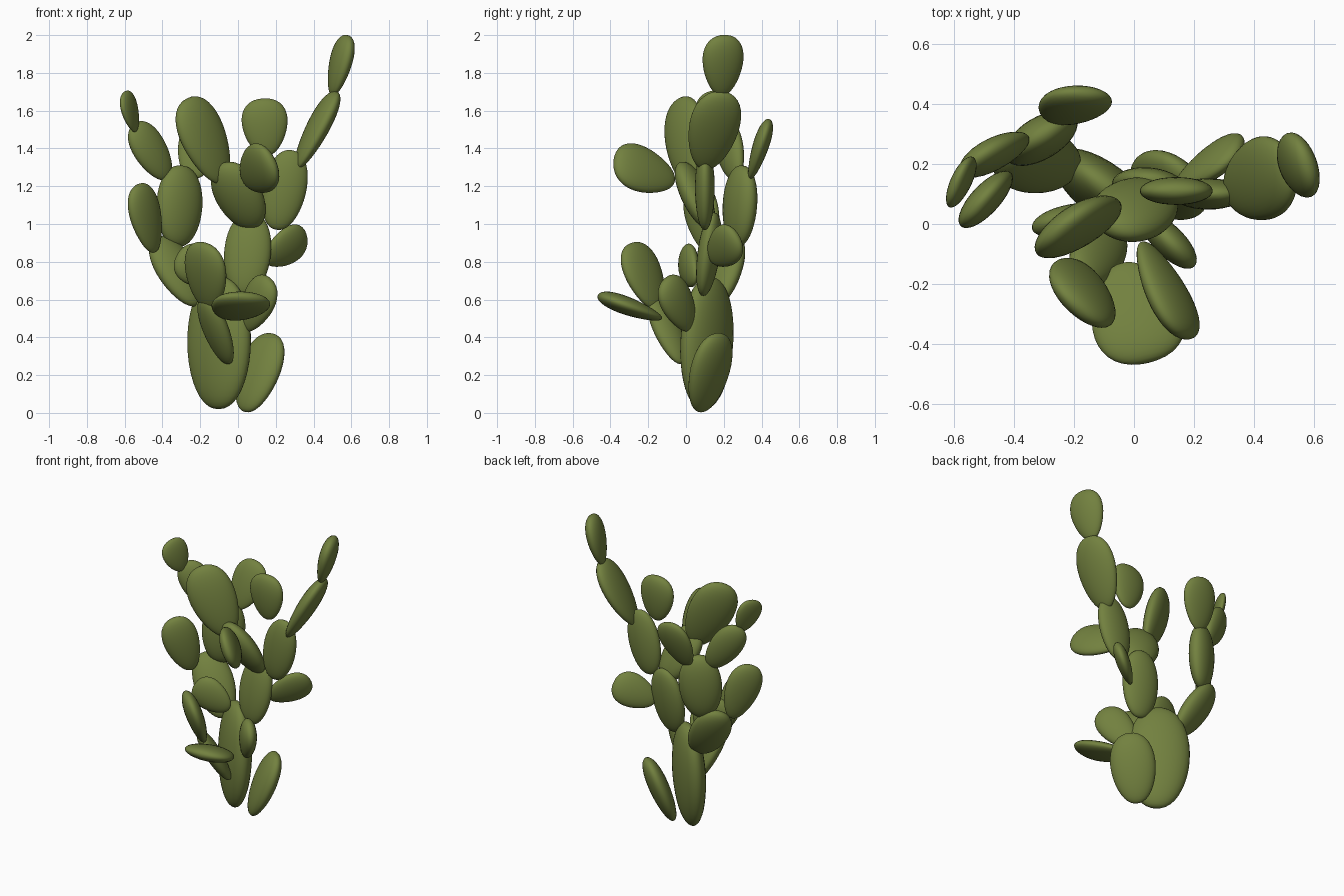
import bpy, bmesh, math
from mathutils import Vector, Matrix

green = bpy.data.materials.new("cactus_green")
green.diffuse_color = (0.17, 0.22, 0.05, 1)


def pad(name, base, tip, width, thick, normal, taper=0.24):
    """Flattened, slightly full egg from base to tip, facing along normal, narrower at its base."""
    base, tip = Vector(base), Vector(tip)
    axis = (tip - base).normalized()
    n = Vector(normal)
    n = (n - axis * n.dot(axis)).normalized()
    side = n.cross(axis)
    half = (tip - base).length / 2
    bm = bmesh.new()
    bmesh.ops.create_uvsphere(bm, u_segments=32, v_segments=20, radius=1)
    for v in bm.verts:
        z = v.co.z
        r = math.hypot(v.co.x, v.co.y)
        k = (1 + taper * z) * (r ** -0.1 if r > 0.001 else 1)
        v.co = Vector((v.co.x * width * k, v.co.y * thick * k, z * half))
    rot = Matrix((side, n, axis)).transposed().to_4x4()
    bm.transform(Matrix.Translation((base + tip) / 2) @ rot)
    bmesh.ops.recalc_face_normals(bm, faces=bm.faces)
    for f in bm.faces:
        f.smooth = True
    me = bpy.data.meshes.new(name)
    bm.to_mesh(me)
    bm.free()
    me.materials.append(green)
    bpy.context.collection.objects.link(bpy.data.objects.new(name, me))


# trunk and low pads
pad("trunk", (-.10, .09, .02), (-.10, .13, .72), .20, .09, (.6, .8, 0), .03)
pad("base_pad", (.04, .08, .005), (.18, .17, .42), .14, .062, (.58, .65, -.4), .12)
pad("front_stem_pad", (-.05, -.02, .26), (-.18, -.17, .61), .09, .05, (.7, .6, .4), .1)
pad("front_upper_pad", (-.16, -.15, .55), (-.18, -.29, .90), .135, .052, (.65, .7, .3), .2)
pad("front_flat_pad", (-.04, -.13, .50), (.05, -.46, .62), .15, .047, (0, .3, .9))
pad("right_low_pad", (.03, .03, .44), (.17, -.11, .71), .105, .05, (.7, .7, 0))
pad("left_low_pad", (-.10, .05, .70), (-.32, -.01, .84), .105, .045, (.3, -.9, 0))
# left branch
pad("left_stem_pad", (-.21, .16, .57), (-.43, .25, .93), .125, .065, (-.5, .7, -.4), .08)
pad("left_main_pad", (-.32, .27, .88), (-.30, .30, 1.31), .135, .07, (-.5, .85, 0), .05)
pad("left_outer_pad", (-.44, .13, .85), (-.53, .05, 1.21), .11, .047, (-.75, .65, 0))
pad("left_high_pad", (-.37, .27, 1.24), (-.55, .20, 1.53), .10, .05, (-.6, .75, 0), .15)
pad("left_tip_pad", (-.54, .17, 1.49), (-.60, .12, 1.70), .088, .03, (-.93, .35, 0))
pad("left_back_pad", (-.25, .34, 1.24), (-.16, .44, 1.55), .115, .042, (0, 1, -.3))
# central branch
pad("middle_pad", (.03, .09, .62), (.07, .15, 1.06), .125, .058, (.15, 1, 0), .05)
pad("right_side_pad", (.14, .13, .81), (.36, .27, .94), .105, .042, (.6, -.7, -.3))
pad("middle_upper_pad", (.09, .12, .98), (-.08, -.02, 1.32), .13, .07, (-.3, -.85, -.3), .06)
pad("middle_big_pad", (-.08, .02, 1.22), (-.27, -.03, 1.665), .143, .06, (-.6, .8, -.2), .2)
pad("front_high_pad", (.03, -.06, 1.23), (.18, -.38, 1.34), .13, .05, (.8, .5, .35))
# right branch
pad("right_main_pad", (.20, .10, .97), (.29, .10, 1.39), .115, .052, (0, 1, 0), .05)
pad("right_back_pad", (.15, .11, 1.36), (.135, .11, 1.665), .118, .045, (0, 1, 0))
pad("right_high_pad", (.31, .10, 1.29), (.52, .19, 1.70), .135, .055, (.85, .2, -.4), .18)
pad("right_tip_pad", (.50, .19, 1.68), (.58, .20, 2.0), .11, .05, (.93, .33, -.25), .24)
